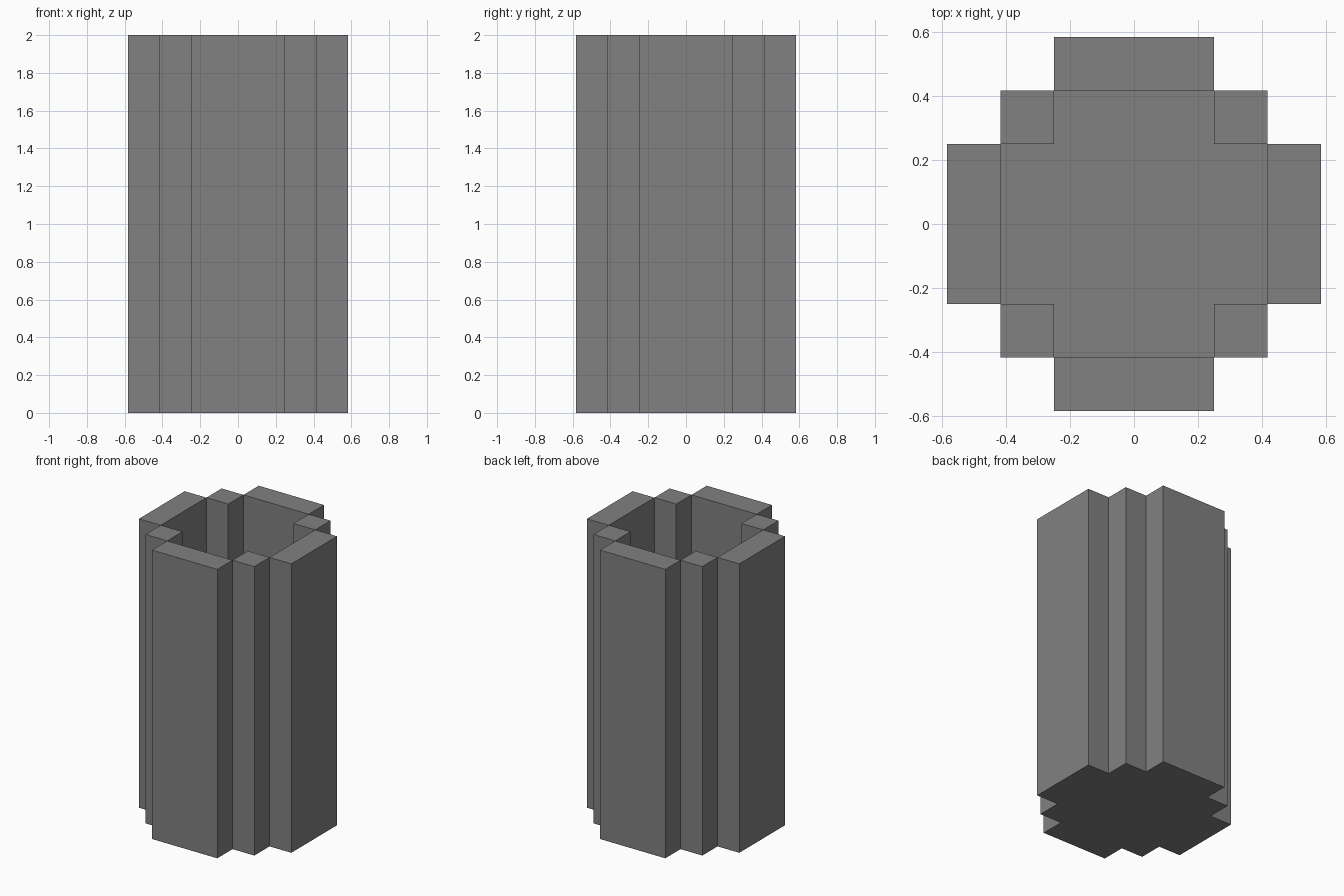
import bpy
import bmesh

cube = bpy.data.objects.get("Cube")
if cube:
    bpy.data.objects.remove(cube, do_unlink=True)

U = 1 / 6                       # wall thickness
A, B, C = 1.5 * U, 2.5 * U, 3.5 * U
HEIGHT, FLOOR = 2.0, U


def quarter_turns(points):
    """Repeat one corner of an outline around the z axis."""
    outline = []
    for _ in range(4):
        outline += points
        points = [(-y, x) for x, y in points]
    return outline


# Stepped outlines, counter-clockwise: one corner each, turned four times
outer = quarter_turns([(C, A), (B, A), (B, B), (A, B), (A, C)])
inner = quarter_turns([(B, A), (A, A), (A, B)])

bm = bmesh.new()


def ring(outline, z):
    return [bm.verts.new((x, y, z)) for x, y in outline]


def side_walls(low, high):
    for i in range(len(low)):
        j = (i + 1) % len(low)
        bm.faces.new((low[i], low[j], high[j], high[i]))


# Outside shell and base
bottom = ring(outer, 0)
side_walls(bottom, ring(outer, HEIGHT))
bm.faces.new(bottom[::-1])

# Inside shell and floor
floor = ring(inner, FLOOR)
side_walls(ring(inner, HEIGHT), floor)
bm.faces.new(floor)

# Rim: one wall top and one corner top per quarter
for wall_top in ([(B, -A), (C, -A), (C, A), (B, A)],
                 [(A, A), (B, A), (B, B), (A, B)]):
    corners = quarter_turns(wall_top)
    for i in range(0, len(corners), 4):
        bm.faces.new(ring(corners[i:i + 4], HEIGHT))

bmesh.ops.remove_doubles(bm, verts=bm.verts, dist=0.0001)
# Inside walls were built top-down, so they already face the hollow
mesh = bpy.data.meshes.new("stepped_container")
bm.to_mesh(mesh)
bm.free()

# Plain grey material
grey = bpy.data.materials.new("mid grey")
grey.use_nodes = True
color = (0.22, 0.22, 0.22, 1)
grey.diffuse_color = color
grey.node_tree.nodes["Principled BSDF"].inputs["Base Color"].default_value = color
mesh.materials.append(grey)

container = bpy.data.objects.new("stepped_container", mesh)
bpy.context.collection.objects.link(container)
